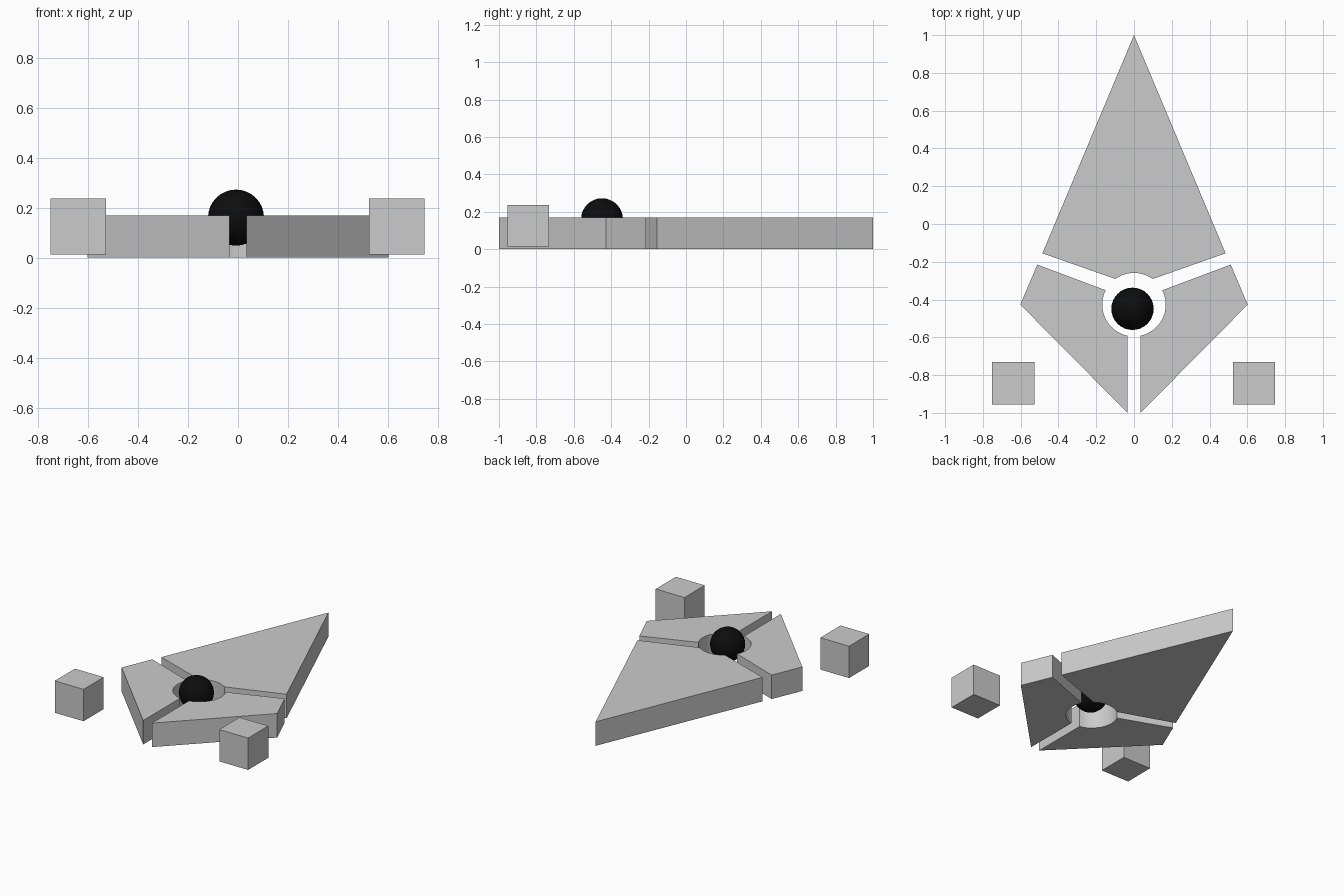
import bpy, bmesh, math

if "Cube" in bpy.data.objects:
    bpy.data.objects.remove(bpy.data.objects["Cube"])

HEIGHT = 0.168
CENTRE = (0.0, -0.427)   # centre of the round opening
RADIUS = 0.168


def arc(start, end, steps):
    """Points along the round opening between two angles in degrees."""
    pts = []
    for i in range(steps + 1):
        a = math.radians(start + (end - start) * i / steps)
        pts.append((CENTRE[0] + RADIUS * math.cos(a),
                    CENTRE[1] + RADIUS * math.sin(a)))
    return pts


def plate(name, outline):
    """Extrude a flat outline upward into a solid plate."""
    bm = bmesh.new()
    face = bm.faces.new([bm.verts.new((x, y, 0)) for x, y in outline])
    ext = bmesh.ops.extrude_face_region(bm, geom=[face], use_keep_orig=True)
    top = [v for v in ext["geom"] if isinstance(v, bmesh.types.BMVert)]
    bmesh.ops.translate(bm, verts=top, vec=(0, 0, HEIGHT))
    bmesh.ops.recalc_face_normals(bm, faces=bm.faces)
    mesh = bpy.data.meshes.new(name)
    bm.to_mesh(mesh)
    bm.free()
    obj = bpy.data.objects.new(name, mesh)
    bpy.context.collection.objects.link(obj)
    bpy.context.view_layer.objects.active = obj
    obj.select_set(True)
    bpy.ops.object.shade_smooth_by_angle(angle=math.radians(30))
    obj.select_set(False)


bpy.ops.object.select_all(action='DESELECT')

# Long pointed rear plate
plate("rear_plate", [(0.485, -0.155), (0, 1), (-0.485, -0.155)] + arc(126, 54, 12))

# Two mirrored front plates
front = [(0.034, -1), (0.602, -0.427), (0.512, -0.215)] + arc(27, -78.3, 18)
for side, sign in (("right", 1), ("left", -1)):
    plate(f"front_plate_{side}", [(sign * x, y) for x, y in front])

# Small cubes beside the front plates
for side, x in (("right", 0.635), ("left", -0.639)):
    bpy.ops.mesh.primitive_cube_add(size=0.223, location=(x, -0.843, 0.125))
    bpy.context.object.name = f"side_cube_{side}"

# Black ball in the opening
bpy.ops.mesh.primitive_uv_sphere_add(segments=32, ring_count=16, radius=0.112,
                                     location=(-0.008, -0.449, 0.16))
ball = bpy.context.object
ball.name = "centre_ball"
bpy.ops.object.shade_smooth()
black = bpy.data.materials.new("black")
black.diffuse_color = (0.004, 0.004, 0.004, 1)
black.use_nodes = True
black.node_tree.nodes["Principled BSDF"].inputs["Base Color"].default_value = black.diffuse_color
ball.data.materials.append(black)
